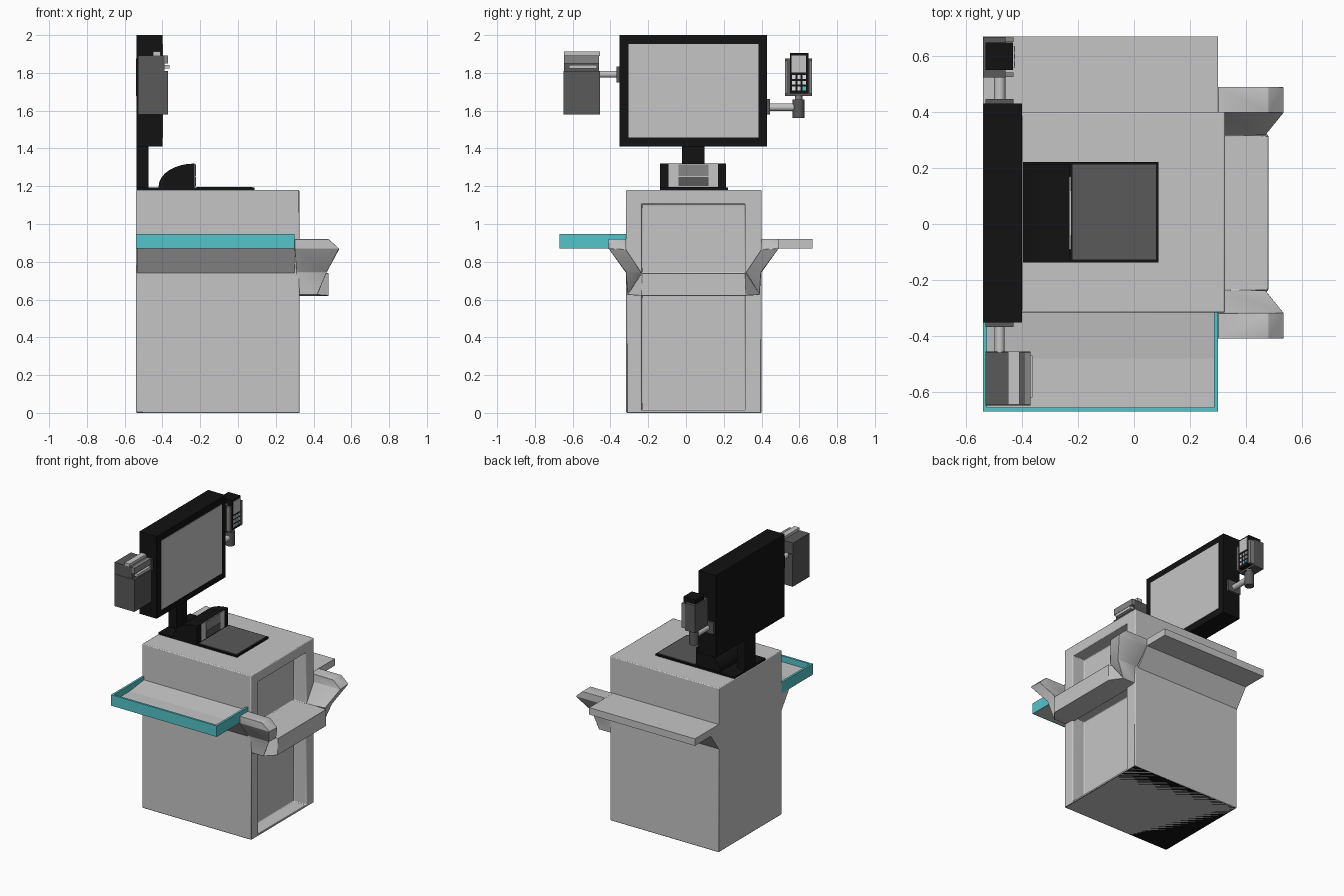
import bpy, bmesh, math
from mathutils import Vector

if "Cube" in bpy.data.objects:
    bpy.data.objects.remove(bpy.data.objects["Cube"])


def mat(name, r, g, b):
    m = bpy.data.materials.new(name)
    m.diffuse_color = (r, g, b, 1)
    m.use_nodes = True
    m.node_tree.nodes["Principled BSDF"].inputs["Base Color"].default_value = m.diffuse_color
    return m


SHELL = mat("shell_grey", 0.56, 0.56, 0.56)
DARK = mat("dark_grey", 0.10, 0.10, 0.10)
MID = mat("mid_grey", 0.24, 0.24, 0.24)
BLACK = mat("black", 0.006, 0.006, 0.006)
CYAN = mat("cyan", 0.09, 0.56, 0.60)
WHITE = mat("key_white", 0.75, 0.75, 0.75)


def finish(name, bm, material, bevel=0.0, segs=2):
    bmesh.ops.recalc_face_normals(bm, faces=bm.faces)
    me = bpy.data.meshes.new(name)
    bm.to_mesh(me)
    bm.free()
    me.materials.append(material)
    ob = bpy.data.objects.new(name, me)
    bpy.context.collection.objects.link(ob)
    bpy.ops.object.select_all(action='DESELECT')
    ob.select_set(True)
    bpy.context.view_layer.objects.active = ob
    if bevel:
        b = ob.modifiers.new("bevel", 'BEVEL')
        b.width, b.segments, b.limit_method = bevel, segs, 'ANGLE'
        bpy.ops.object.shade_smooth_by_angle(angle=math.radians(50))
    return ob


def box(name, x, y, z, material, bevel=0.0):
    bm = bmesh.new()
    bmesh.ops.create_cube(bm, size=1)
    for v in bm.verts:
        v.co = Vector([(a[0] + a[1]) / 2 + c * (a[1] - a[0]) for a, c in zip((x, y, z), v.co)])
    return finish(name, bm, material, bevel)


def extrude(name, pts, axis, lo, hi, material, bevel=0.0):
    """Extrude a 2D profile along axis 0 (profile is y,z) or 1 (profile is x,z)."""
    bm = bmesh.new()
    put = (lambda p, t: (t, p[0], p[1])) if axis == 0 else (lambda p, t: (p[0], t, p[1]))
    f = bm.faces.new([bm.verts.new(put(p, lo)) for p in pts])
    top = bmesh.ops.extrude_face_region(bm, geom=[f])['geom']
    shift = Vector(put((0, 0), hi - lo))
    for v in top:
        if isinstance(v, bmesh.types.BMVert):
            v.co += shift
    return finish(name, bm, material, bevel)


def rod(name, a, b, r, material, sides=16):
    a, b = Vector(a), Vector(b)
    bm = bmesh.new()
    bmesh.ops.create_cone(bm, cap_ends=True, segments=sides, radius1=r, radius2=r, depth=(b - a).length)
    q = Vector((0, 0, 1)).rotation_difference(b - a)
    for v in bm.verts:
        v.co = q @ v.co + (a + b) / 2
    ob = finish(name, bm, material)
    bpy.ops.object.shade_smooth_by_angle(angle=math.radians(40))
    return ob


# Cabinet with an upper and a lower recess in its +x face
cabinet = box("cabinet", (-0.54, 0.325), (-0.317, 0.4), (0, 1.18), SHELL)
for zr in ((0.012, 0.64), (0.74, 1.105)):
    cutter = box("recess_cutter", (0.225, 0.5), (-0.235, 0.312), zr, SHELL)
    cutter.hide_render = True
    m = cabinet.modifiers.new("recess", 'BOOLEAN')
    m.operation, m.object, m.solver = 'DIFFERENCE', cutter, 'EXACT'
    bpy.context.view_layer.objects.active = cabinet
    bpy.ops.object.modifier_apply(modifier=m.name)
    bpy.data.objects.remove(cutter)
bev = cabinet.modifiers.new("bevel", 'BEVEL')
bev.width, bev.segments, bev.limit_method = 0.012, 2, 'ANGLE'
bpy.ops.object.select_all(action='DESELECT')
cabinet.select_set(True)
bpy.ops.object.shade_smooth_by_angle(angle=math.radians(50))
box("cabinet_base", (-0.535, 0.322), (-0.312, 0.395), (0, 0.008), BLACK)

# Flared collar: stations of outer (y, z), inner (y, z), front x, mirrored about y = 0.04
half = [((-0.41, 0.92), (-0.318, 0.92), 0.48), ((-0.41, 0.87), (-0.317, 0.865), 0.535),
        ((-0.318, 0.745), (-0.237, 0.745), 0.47), ((-0.31, 0.625), (-0.236, 0.742), 0.42),
        ((-0.235, 0.62), (-0.235, 0.74), 0.48)]
mir = lambda p: (0.08 - p[0], p[1])
stations = half + [(mir(o), mir(i), x) for o, i, x in reversed(half)]
bm = bmesh.new()
rings = []
for o, i, x in stations:
    back = 0.3 if o[1] > 0.85 else 0.31
    rings.append([bm.verts.new(c) for c in ((back, *o), (x, *o), (x, *i), (back, *i))])
for r, s in zip(rings, rings[1:]):
    for k in range(4):
        bm.faces.new((r[k], r[(k + 1) % 4], s[(k + 1) % 4], s[k]))
bm.faces.new(rings[0])
bm.faces.new(rings[-1])
finish("scan_collar", bm, SHELL, 0.01)

# Side shelves with sloping undersides
extrude("bagging_tray", [(-0.31, 0.73), (-0.41, 0.87), (-0.66, 0.87), (-0.66, 0.905), (-0.48, 0.905),
                         (-0.31, 0.925)], 0, -0.535, 0.3, SHELL)
extrude("rear_shelf", [(0.39, 0.73), (0.49, 0.87), (0.67, 0.87), (0.67, 0.92), (0.39, 0.92)],
        0, -0.54, 0.3, SHELL)
# Cyan rim around the tray
box("rim_long", (-0.54, 0.3), (-0.67, -0.655), (0.87, 0.948), CYAN)
for n, x in (("left", -0.54), ("right", 0.285)):
    box("rim_" + n, (x, x + 0.015), (-0.657, -0.315), (0.87, 0.948), CYAN)

# Scanner bed, hump with window
box("scanner_bed", (-0.538, 0.088), (-0.137, 0.222), (1.17, 1.192), BLACK)
box("scanner_glass", (-0.22, 0.078), (-0.127, 0.212), (1.19, 1.196), DARK)
arc = [(-0.23 - 0.19 * math.sin(t), 1.2 + 0.12 * math.cos(t)) for t in [k * math.pi / 16 for k in range(9)]]
extrude("scanner_hump", arc + [(-0.42, 1.185), (-0.23, 1.185)], 1, -0.137, 0.213, BLACK)
box("hump_panel", (-0.232, -0.226), (-0.092, 0.17), (1.196, 1.318), SHELL)
box("hump_window", (-0.228, -0.223), (-0.04, 0.118), (1.255, 1.316), MID)
box("hump_slot", (-0.228, -0.222), (-0.04, 0.118), (1.2, 1.25), DARK)

# Monitor on neck
box("monitor_neck", (-0.538, -0.475), (-0.02, 0.098), (1.18, 1.43), BLACK)
box("monitor", (-0.538, -0.4), (-0.352, 0.43), (1.41, 2.0), BLACK)
box("screen", (-0.402, -0.396), (-0.305, 0.385), (1.457, 1.952), SHELL)

# Receipt printer on the -y side
box("printer_mount", (-0.53, -0.43), (-0.368, -0.35), (1.75, 1.835), DARK)
rod("printer_arm", (-0.48, -0.46, 1.793), (-0.48, -0.36, 1.793), 0.018, SHELL)
box("printer_body", (-0.53, -0.37), (-0.648, -0.455), (1.58, 1.81), DARK)
box("printer_head", (-0.53, -0.39), (-0.645, -0.46), (1.8, 1.893), DARK)
box("printer_lid", (-0.45, -0.41), (-0.645, -0.455), (1.89, 1.912), SHELL)
box("paper_slot", (-0.392, -0.362), (-0.62, -0.47), (1.822, 1.842), SHELL)
box("printer_flap", (-0.392, -0.37), (-0.645, -0.46), (1.85, 1.893), MID)

# Card terminal on the +y side
box("terminal_mount", (-0.53, -0.43), (0.43, 0.446), (1.58, 1.662), DARK)
rod("terminal_arm", (-0.48, 0.44, 1.618), (-0.48, 0.59, 1.618), 0.02, SHELL)
rod("terminal_pivot", (-0.48, 0.596, 1.56), (-0.48, 0.596, 1.66), 0.031, DARK)
rod("terminal_post", (-0.48, 0.596, 1.65), (-0.48, 0.596, 1.7), 0.02, MID)
box("terminal_cradle", (-0.54, -0.46), (0.523, 0.668), (1.678, 1.875), DARK)
box("terminal_body", (-0.53, -0.432), (0.55, 0.648), (1.69, 1.905), BLACK)
box("terminal_screen", (-0.433, -0.427), (0.558, 0.636), (1.802, 1.893), SHELL)
for r in range(3):
    for c in range(3):
        y, z = 0.562 + c * 0.027, 1.708 + r * 0.03
        box("key", (-0.433, -0.426), (y, y + 0.018), (z, z + 0.02),
            CYAN if (r, c) == (0, 2) else WHITE)
for n, y in (("left", 0.525), ("right", 0.65)):
    box("cradle_side_" + n, (-0.47, -0.43), (y, y + 0.016), (1.69, 1.865), MID)
